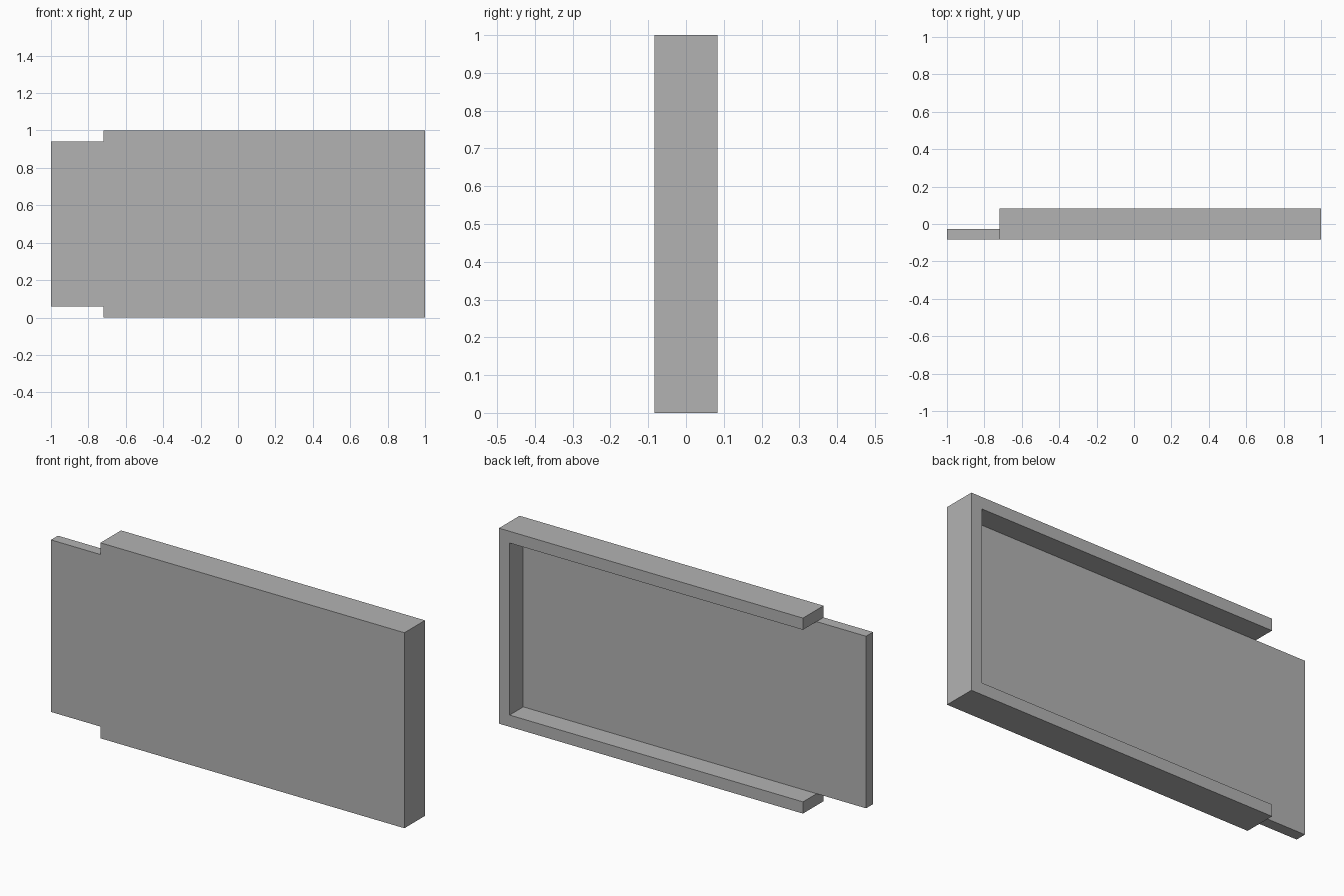
import bpy, bmesh

cube = bpy.data.objects.get("Cube")
if cube:
    bpy.data.objects.remove(cube, do_unlink=True)

# Main dimensions
FRONT, FLOOR, BACK = -0.083, -0.027, 0.083
STEP, WALL = -0.72, 0.06
LOW, HIGH, END = WALL, 1 - WALL, 1 - WALL

mat = bpy.data.materials.new("plain grey")
mat.use_nodes = True
grey = (0.45, 0.45, 0.45, 1)
mat.diffuse_color = grey
mat.node_tree.nodes["Principled BSDF"].inputs["Base Color"].default_value = grey

bm = bmesh.new()
corners = {}


def outline_face(points):
    """Flat face on the front plane, sharing corners with its neighbours."""
    for p in points:
        if p not in corners:
            corners[p] = bm.verts.new((p[0], FRONT, p[1]))
    return bm.faces.new([corners[p] for p in points])


def extrude(faces, depth, keep):
    """Push faces back along y and return the moved faces."""
    geom = bmesh.ops.extrude_face_region(bm, geom=faces, use_keep_orig=keep)["geom"]
    moved = [g for g in geom if isinstance(g, bmesh.types.BMVert)]
    bmesh.ops.translate(bm, verts=moved, vec=(0, depth, 0))
    return [g for g in geom if isinstance(g, bmesh.types.BMFace)]


# Panel with its projecting tab, and the U-shaped rim around it
panel = outline_face([(-1, LOW), (STEP, LOW), (END, LOW),
                      (END, HIGH), (STEP, HIGH), (-1, HIGH)])
rim = outline_face([(STEP, 0), (1, 0), (1, 1), (STEP, 1),
                    (STEP, HIGH), (END, HIGH), (END, LOW), (STEP, LOW)])

# Panel thickness everywhere, then the rim raised to full depth
backs = extrude([panel, rim], FLOOR - FRONT, True)
raised = [f for f in backs if any(v.co.x > END + 0.01 for v in f.verts)]
extrude(raised, BACK - FLOOR, False)

# Merge coplanar faces so the front is one clean surface
bmesh.ops.recalc_face_normals(bm, faces=bm.faces[:])
bmesh.ops.dissolve_limit(bm, angle_limit=0.01, verts=bm.verts[:], edges=bm.edges[:])

mesh = bpy.data.meshes.new("open_ended_tray")
bm.to_mesh(mesh)
bm.free()
mesh.materials.append(mat)
tray = bpy.data.objects.new("open_ended_tray", mesh)
bpy.context.collection.objects.link(tray)
